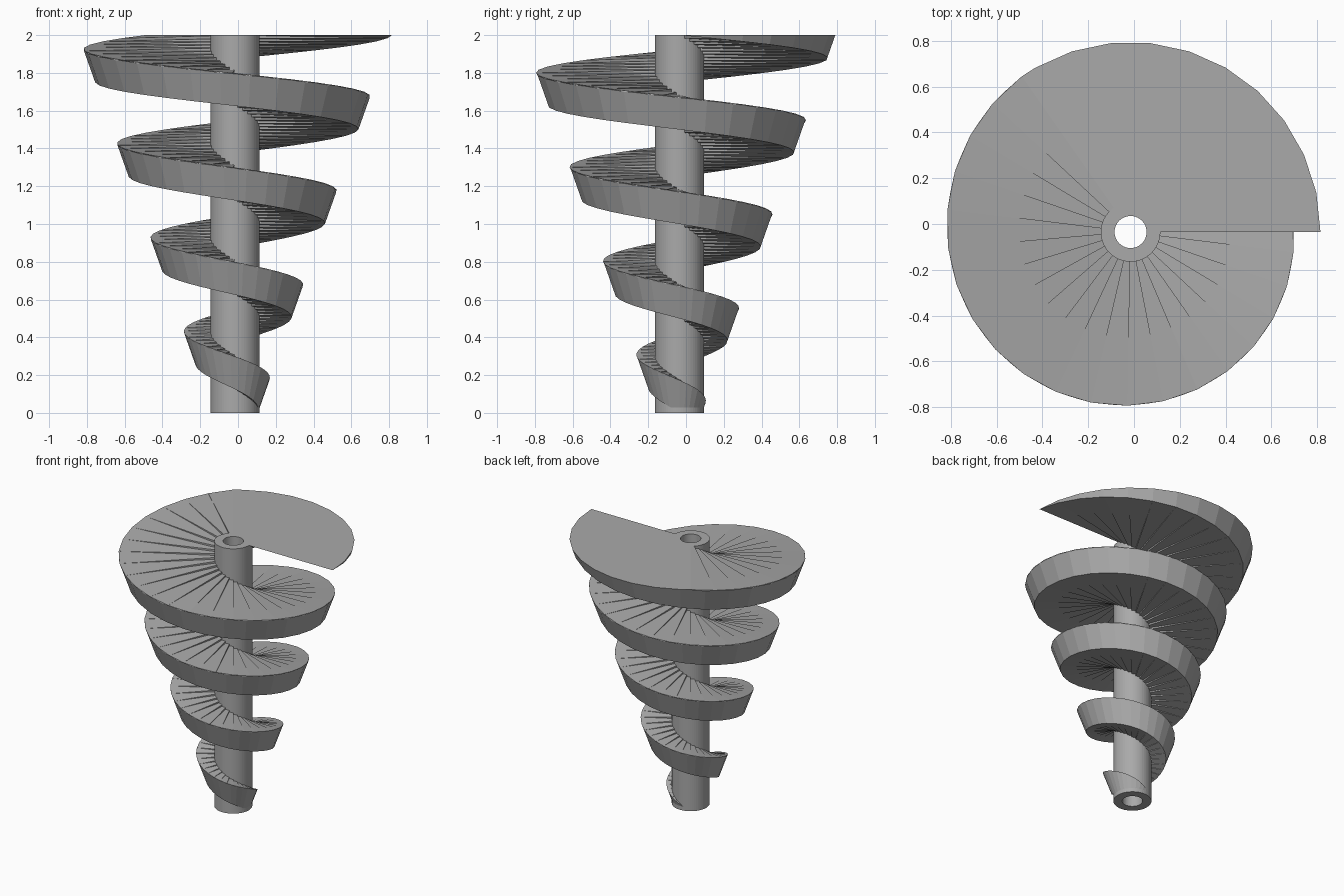
import bpy, bmesh
from math import cos, sin, radians, pi
from mathutils import Vector

cube = bpy.data.objects.get("Cube")
if cube:
    bpy.data.objects.remove(cube, do_unlink=True)

HEIGHT, TURNS, STEPS = 2.0, 4, 120
AXIS = Vector((-0.015, -0.035, 0))
R_BOTTOM, R_TOP = 0.12, 0.83
SHAFT_R, BORE_R, SIDES = 0.13, 0.07, 60
WEDGE = 125  # angular width of the twisted sector

grey = bpy.data.materials.new("plain grey")
grey.use_nodes = True
grey.diffuse_color = (0.4, 0.4, 0.4, 1)
grey.node_tree.nodes["Principled BSDF"].inputs["Base Color"].default_value = (0.4, 0.4, 0.4, 1)


def make_object(name, bm):
    bmesh.ops.recalc_face_normals(bm, faces=bm.faces)
    mesh = bpy.data.meshes.new(name)
    bm.to_mesh(mesh)
    bm.free()
    mesh.materials.append(grey)
    obj = bpy.data.objects.new(name, mesh)
    obj.location = AXIS
    bpy.context.collection.objects.link(obj)
    return obj


def ring(bm, radius, z):
    angles = [2 * pi * (k + 0.5) / SIDES for k in range(SIDES)]
    return [bm.verts.new((radius * cos(a), radius * sin(a), z)) for a in angles]


def bridge(bm, a, b):
    for k in range(len(a)):
        n = (k + 1) % len(a)
        bm.faces.new((a[k], a[n], b[n], b[k]))


# Hollow shaft: outer wall, top rim, bore, bottom rim
bm = bmesh.new()
loops = [ring(bm, r, z) for r, z in
         ((SHAFT_R, 0), (SHAFT_R, HEIGHT), (BORE_R, HEIGHT), (BORE_R, 0))]
for k in range(4):
    bridge(bm, loops[k], loops[(k + 1) % 4])
make_object("hollow_shaft", bm)

# Tapering screw flight: a sector twisted and scaled along the shaft
bm = bmesh.new()
arc = list(range(0, WEDGE, 12)) + [WEDGE]
layers = []
for i in range(STEPS + 1):
    t = i / STEPS
    radius = R_BOTTOM + (R_TOP - R_BOTTOM) * t
    layer = [bm.verts.new((0, 0, HEIGHT * t))]
    for degrees in arc:
        a = radians(degrees - 360 * TURNS * t)
        layer.append(bm.verts.new((radius * cos(a), radius * sin(a), HEIGHT * t)))
    layers.append(layer)
for low, high in zip(layers, layers[1:]):
    for j in range(len(low)):
        n = (j + 1) % len(low)
        a, b, c, d = low[j], low[n], high[n], high[j]
        # split each panel along its shorter diagonal
        if (a.co - c.co).length < (b.co - d.co).length:
            tris = ((a, b, c), (a, c, d))
        else:
            tris = ((a, b, d), (b, c, d))
        for tri in tris:
            bm.faces.new(tri)
bm.faces.new(layers[0])
bm.faces.new(layers[-1])
flight = make_object("screw_flight", bm)

# Hidden cutter keeps the flight out of the bore
bm = bmesh.new()
low, high = ring(bm, 0.1, -0.1), ring(bm, 0.1, HEIGHT + 0.1)
bridge(bm, low, high)
bm.faces.new(low)
bm.faces.new(high)
cutter = make_object("bore_cutter", bm)
cutter.hide_render = True
cutter.hide_viewport = True

cut = flight.modifiers.new("bore", 'BOOLEAN')
cut.operation = 'DIFFERENCE'
cut.solver = 'EXACT'
cut.object = cutter
